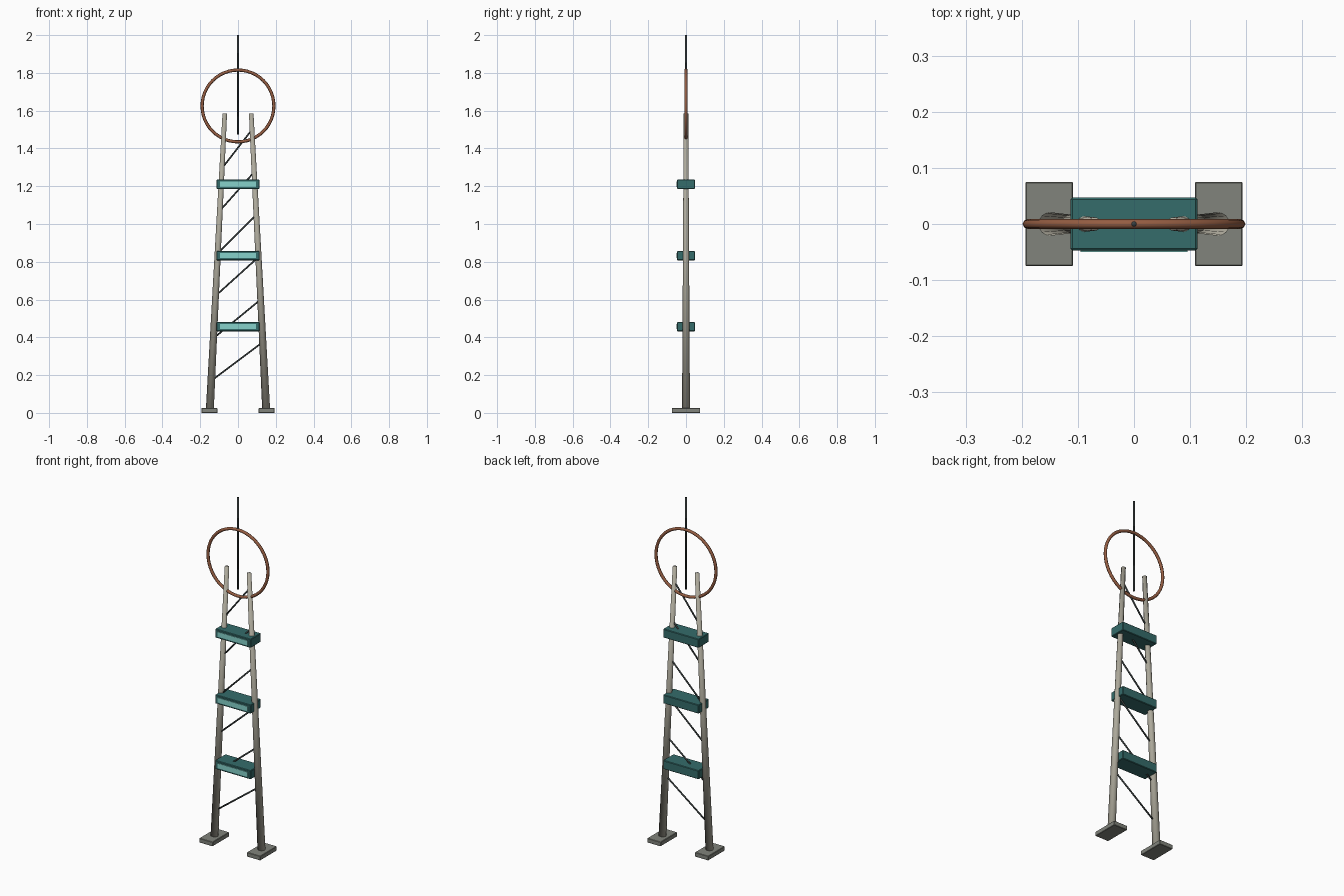
import bpy
from math import pi
from mathutils import Vector

cube = bpy.data.objects.get("Cube")
if cube:
    bpy.data.objects.remove(cube, do_unlink=True)


def material(name, color):
    m = bpy.data.materials.new(name)
    m.use_nodes = True
    m.diffuse_color = (*color, 1)
    m.node_tree.nodes["Principled BSDF"].inputs["Base Color"].default_value = (*color, 1)
    return m


STEEL = material("pale steel", (0.42, 0.40, 0.33))
CONCRETE = material("grey concrete", (0.22, 0.23, 0.20))
DARK = material("dark metal", (0.04, 0.05, 0.05))
COPPER = material("copper", (0.30, 0.11, 0.055))
TEAL = material("deep teal", (0.035, 0.15, 0.145))
GLOW = material("light aqua", (0.24, 0.65, 0.60))


def finish(name, mat):
    ob = bpy.context.object
    ob.name = name
    ob.data.materials.append(mat)
    return ob


def box(name, center, size, mat, bevel=0.0):
    bpy.ops.mesh.primitive_cube_add(size=1, location=center)
    bpy.context.object.scale = size
    bpy.ops.object.transform_apply(location=False, rotation=False, scale=True)
    ob = finish(name, mat)
    if bevel:
        mod = ob.modifiers.new("edge", "BEVEL")
        mod.width = bevel
        mod.segments = 1
    return ob


def rod(name, start, end, r1, r2, mat, sides=12):
    a, b = Vector(start), Vector(end)
    bpy.ops.mesh.primitive_cone_add(vertices=sides, radius1=r1, radius2=r2,
                                    depth=(b - a).length, location=(a + b) / 2)
    ob = finish(name, mat)
    ob.rotation_euler = (b - a).to_track_quat("Z", "Y").to_euler()
    bpy.ops.object.shade_smooth()
    return ob


LEG_TOP = 1.585


def leg_x(z):
    return 0.15 - 0.08 * z / LEG_TOP


# Leaning tapered legs on flat footings
for side, s in (("right", -1), ("left", 1)):
    rod(side + "_leg", (s * leg_x(0.01), 0, 0.01), (s * leg_x(LEG_TOP), 0, LEG_TOP),
        0.021, 0.012, STEEL, 16)
    box(side + "_footing", (s * 0.151, 0, 0.0125), (0.085, 0.15, 0.025), CONCRETE, 0.002)

# Diagonal braces, all rising the same way
for i in range(6):
    low = 0.17 + 0.225 * i
    high = low + 0.205
    rod(f"brace_{i + 1}", (-leg_x(low), 0, low), (leg_x(high), 0, high),
        0.0045, 0.0045, DARK, 8)

# Equipment boxes with a light front panel
for i, z in enumerate((0.457, 0.833, 1.21)):
    box(f"equipment_box_{i + 1}", (0, 0, z), (0.226, 0.094, 0.05), TEAL, 0.003)
    box(f"front_panel_{i + 1}", (0, -0.0475, z), (0.19, 0.005, 0.028), GLOW)

# Upright ring and mast
bpy.ops.mesh.primitive_torus_add(major_segments=48, minor_segments=8, major_radius=0.19,
                                 minor_radius=0.0085, location=(0, 0, 1.625),
                                 rotation=(pi / 2, 0, 0))
finish("loop_ring", COPPER)
bpy.ops.object.shade_smooth()
rod("mast", (0, 0, 1.475), (0, 0, 2.0), 0.005, 0.005, DARK, 10)
